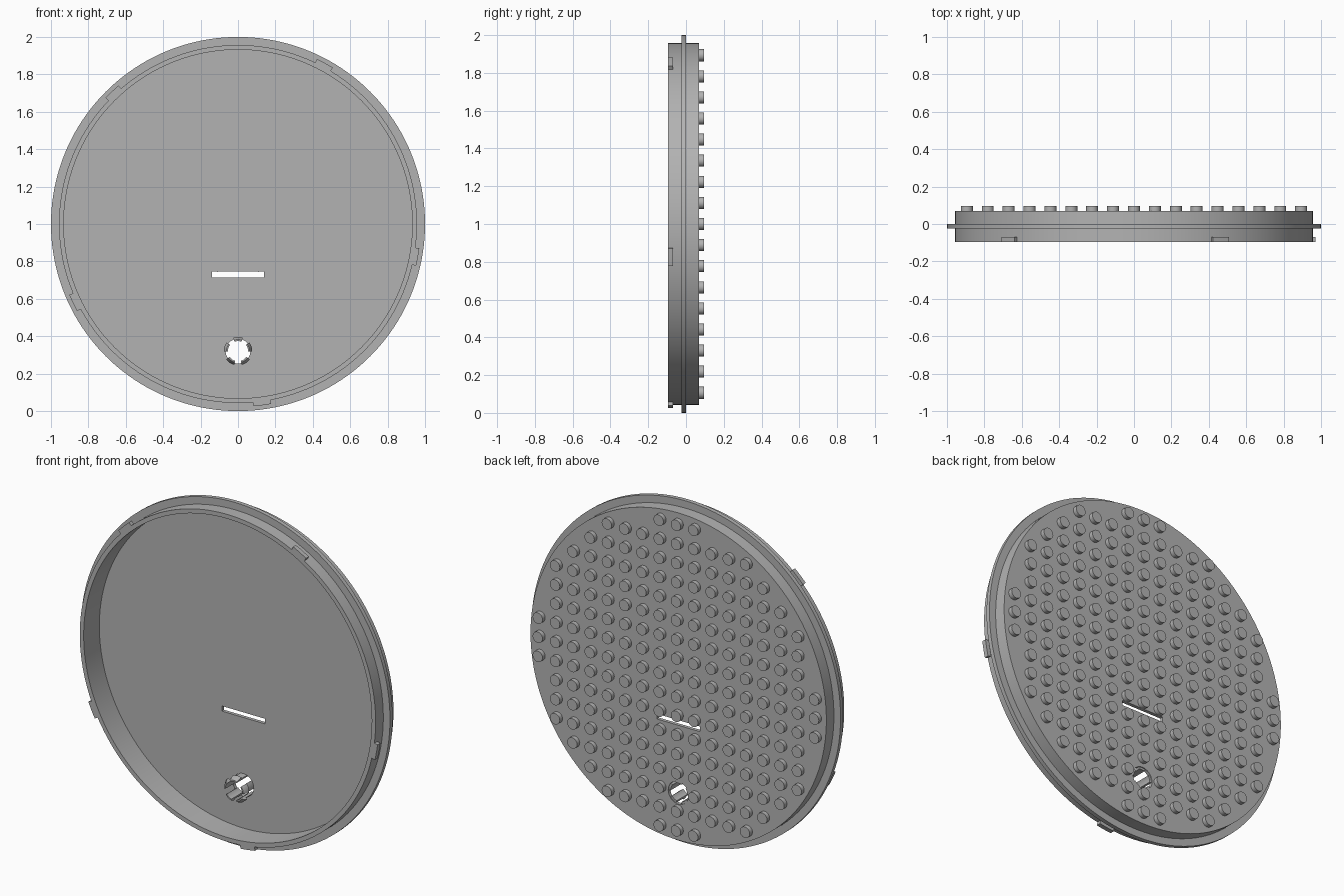
import bpy, bmesh, math
from mathutils import Matrix, Vector

cube = bpy.data.objects.get("Cube")
if cube:
    bpy.data.objects.remove(cube, do_unlink=True)

grey = bpy.data.materials.new("plain grey")
grey.use_nodes = True
COLOUR = (0.45, 0.45, 0.45, 1)
grey.diffuse_color = COLOUR
grey.node_tree.nodes["Principled BSDF"].inputs["Base Color"].default_value = COLOUR

CENTRE = Vector((0, 0, 1))
HOLE = Vector((0, 0, 0.32))
FRONT, FLOOR, BACK, STUD_TOP = -0.095, 0.05, 0.07, 0.095


def finish(name, bm):
    bmesh.ops.remove_doubles(bm, verts=bm.verts, dist=1e-5)
    bmesh.ops.recalc_face_normals(bm, faces=bm.faces)
    mesh = bpy.data.meshes.new(name)
    bm.to_mesh(mesh)
    bm.free()
    mesh.materials.append(grey)
    obj = bpy.data.objects.new(name, mesh)
    bpy.context.collection.objects.link(obj)
    return obj


def smooth(obj):
    bpy.ops.object.select_all(action="DESELECT")
    obj.select_set(True)
    bpy.context.view_layer.objects.active = obj
    bpy.ops.object.shade_smooth_by_angle(angle=math.radians(30))


def sweep(bm, profile, centre, start, width, steps):
    """Turn a closed (radius, y) profile about the y axis, capping open arcs."""
    full = width >= 360
    rings = []
    for i in range(steps if full else steps + 1):
        a = math.radians(start + width * i / steps)
        rings.append([bm.verts.new(centre + Vector((r * math.cos(a), y, r * math.sin(a))))
                      for r, y in profile])
    n = len(profile)
    pairs = list(zip(rings, rings[1:]))
    if full:
        pairs.append((rings[-1], rings[0]))
    for a, b in pairs:
        for k in range(n):
            bm.faces.new((a[k], a[(k + 1) % n], b[(k + 1) % n], b[k]))
    if not full:
        bm.faces.new(rings[0])
        bm.faces.new(rings[-1])


def cylinder(bm, x, z, radius, y0, y1, segments):
    place = Matrix.Translation((x, (y0 + y1) / 2, z)) @ Matrix.Rotation(math.pi / 2, 4, "X")
    bmesh.ops.create_cone(bm, cap_ends=True, segments=segments, radius1=radius,
                          radius2=radius, depth=y1 - y0, matrix=place)


# Shallow cup: wall and flange as one ring, closed by a floor disc
rim = bmesh.new()
sweep(rim, [(0.932, FRONT), (0.957, FRONT), (0.957, -0.024), (1, -0.024), (1, 0),
            (0.957, 0), (0.957, BACK), (0.932, BACK), (0.932, FLOOR)], CENTRE, 0, 360, 160)
# Fill the floor between the inner edge loops
bmesh.ops.delete(rim, geom=[f for f in rim.faces
                            if all(abs((v.co - CENTRE).xz.length - 0.932) < 1e-4
                                   and v.co.y > FLOOR - 0.001 for v in f.verts)],
                 context="FACES")
bmesh.ops.holes_fill(rim, edges=[e for e in rim.edges if e.is_boundary], sides=0)
shell = finish("cover_shell", rim)

# Slot and round hole cut through the floor
cut = bmesh.new()
bmesh.ops.create_cube(cut, size=1, matrix=Matrix.Translation((0, 0.06, 0.73))
                      @ Matrix.Diagonal((0.28, 0.1, 0.03, 1)))
cylinder(cut, HOLE.x, HOLE.z, 0.066, 0.01, 0.11, 40)
cutter = finish("opening_cutter", cut)
cutter.hide_render = True
mod = shell.modifiers.new("openings", "BOOLEAN")
mod.operation = "DIFFERENCE"
mod.solver = "EXACT"
mod.object = cutter
bpy.context.view_layer.objects.active = shell
bpy.ops.object.modifier_apply(modifier=mod.name)
bpy.data.objects.remove(cutter, do_unlink=True)
smooth(shell)

# Round grip studs on a square grid across the back, skipping the hole
studs = bmesh.new()
PITCH = 0.1117
for i in range(-8, 9):
    for j in range(-8, 9):
        if i * i + j * j <= 65 and (i, j) != (0, -6):
            cylinder(studs, i * PITCH, 1 + j * PITCH, 0.032, BACK - 0.002, STUD_TOP, 24)
smooth(finish("grip_studs", studs))

# Five locking lugs around the front edge of the wall
lugs = bmesh.new()
for k in range(5):
    sweep(lugs, [(0.95, FRONT), (0.978, FRONT), (0.978, -0.069), (0.95, -0.069)],
          CENTRE, 58.8 + 72 * k, 5.6, 4)
smooth(finish("locking_lugs", lugs))

# Five hooked snap fingers standing around the hole
fingers = bmesh.new()
for k in range(5):
    sweep(fingers, [(0.054, BACK - 0.005), (0.054, -0.04), (0.062, -0.04), (0.076, -0.015),
                    (0.076, -0.005), (0.067, -0.005), (0.067, BACK - 0.005)],
          HOLE, 70 + 72 * k, 40, 6)
smooth(finish("snap_fingers", fingers))
